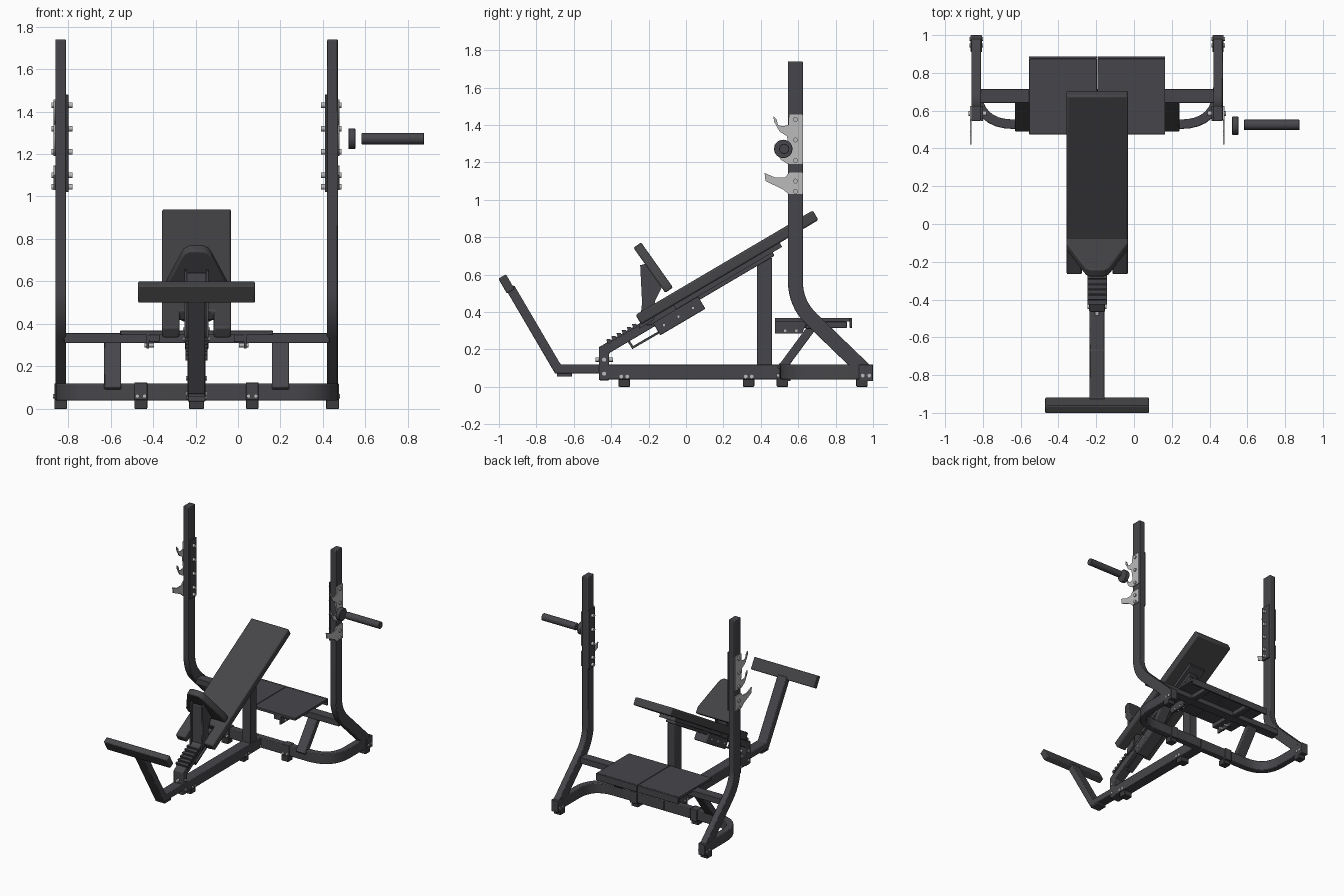
import bpy, bmesh
from math import cos, sin, radians
from mathutils import Vector

if "Cube" in bpy.data.objects:
    bpy.data.objects.remove(bpy.data.objects["Cube"])


def material(name, color):
    m = bpy.data.materials.new(name)
    m.use_nodes = True
    m.diffuse_color = (*color, 1)
    m.node_tree.nodes["Principled BSDF"].inputs["Base Color"].default_value = (*color, 1)
    return m


FRAME = material("charcoal frame", (0.062, 0.060, 0.068))
PAD = material("dark upholstery", (0.060, 0.059, 0.064))
RUBBER = material("black rubber", (0.045, 0.044, 0.048))
STEEL = material("brushed steel", (0.5, 0.5, 0.5))

CX = -0.195                      # centre line of the bench
X, Y, Z = Vector((1, 0, 0)), Vector((0, 1, 0)), Vector((0, 0, 1))
TILT = radians(30.5)
ALONG = Vector((0, cos(TILT), sin(TILT)))
OUT = X.cross(ALONG)


def finish(bm, name, mat, bevel=0):
    bmesh.ops.recalc_face_normals(bm, faces=bm.faces)
    mesh = bpy.data.meshes.new(name)
    bm.to_mesh(mesh)
    bm.free()
    mesh.materials.append(mat)
    ob = bpy.data.objects.new(name, mesh)
    bpy.context.collection.objects.link(ob)
    if bevel:
        mod = ob.modifiers.new("soft edges", "BEVEL")
        mod.width, mod.segments, mod.limit_method = bevel, 2, "ANGLE"
        mod.angle_limit = radians(40)
    bpy.context.view_layer.objects.active = ob
    ob.select_set(True)
    bpy.ops.object.shade_smooth_by_angle(angle=radians(35))
    ob.select_set(False)
    return ob


def box(name, lo, hi, mat=FRAME, bevel=0.004):
    lo, hi = Vector(lo), Vector(hi)
    bm = bmesh.new()
    bmesh.ops.create_cube(bm, size=1)
    for v in bm.verts:
        v.co = (lo + hi) / 2 + v.co * (hi - lo)
    return finish(bm, name, mat, bevel)


def tube(name, path, width, depth, normal, mat=FRAME, bevel=0.005):
    """Rectangular bar along a flat path: width in its plane, depth along the normal."""
    pts = [Vector(p) for p in path]
    bm, rings = bmesh.new(), []
    for i, p in enumerate(pts):
        a = (p - pts[max(i - 1, 0)]).normalized()
        b = (pts[min(i + 1, len(pts) - 1)] - p).normalized()
        t = (a + b).normalized()
        mitre = t.dot(b if b.length else a)
        side = normal.cross(t) * width / 2 / mitre
        n = normal * depth / 2
        rings.append([bm.verts.new(p + q) for q in (side + n, n - side, -side - n, side - n)])
    for r, s in zip(rings, rings[1:]):
        for k in range(4):
            bm.faces.new((r[k], r[k - 1], s[k - 1], s[k]))
    bm.faces.new(rings[0])
    bm.faces.new(rings[-1])
    return finish(bm, name, mat, bevel)


def bend(a, corner, b, trim, steps=8):
    """Path from a to b with its corner rounded off."""
    a, c, b = Vector(a), Vector(corner), Vector(b)
    p, q = c + (a - c).normalized() * trim, c + (b - c).normalized() * trim
    arc = [p.lerp(c, i / steps).lerp(c.lerp(q, i / steps), i / steps) for i in range(steps + 1)]
    return [a] + arc + [b]


def plate(name, outline, thick, origin, ax, ay, mat, bevel=0):
    """Flat outline in the ax/ay plane, thickened evenly to both sides."""
    n = ax.cross(ay).normalized() * thick
    bm = bmesh.new()
    f = bm.faces.new([bm.verts.new(Vector(origin) + ax * u + ay * v - n / 2) for u, v in outline])
    new = bmesh.ops.extrude_face_region(bm, geom=[f])["geom"]
    bmesh.ops.translate(bm, vec=n, verts=[g for g in new if isinstance(g, bmesh.types.BMVert)])
    return finish(bm, name, mat, bevel)


def rod(name, a, b, radius, mat=STEEL, sides=12, bevel=0):
    a, b = Vector(a), Vector(b)
    bm = bmesh.new()
    bmesh.ops.create_cone(bm, cap_ends=True, segments=sides, radius1=radius, radius2=radius,
                          depth=(b - a).length)
    turn = (b - a).to_track_quat("Z", "Y")
    for v in bm.verts:
        v.co = (a + b) / 2 + turn @ v.co
    return finish(bm, name, mat, bevel)


def foot(name, x, y, w=0.06):
    box(name, (x - w / 2, y - 0.03, 0), (x + w / 2, y + 0.03, 0.045), RUBBER)


# Racks: uprights, steel hooks, inner guards, bolts and end feet
for s, tag in ((-1, "right"), (1, "left")):
    x = CX + s * 0.64
    tube(f"{tag}_upright", bend((x, 0.585, 1.74), (x, 0.585, 0.445), (x, 0.955, 0.088), 0.12),
         0.08, 0.05, X)
    box(f"{tag}_foot_sleeve", (x - 0.03, 0.925, 0.03), (x + 0.03, 1.0, 0.12))
    foot(f"{tag}_rear_foot", x, 0.94)
    face = (x + s * 0.029, 0, 0)
    hook = [(0.548, 1.40), (0.516, 1.393), (0.492, 1.40), (0.484, 1.43), (0.468, 1.447),
            (0.470, 1.42), (0.50, 1.365), (0.54, 1.34)]
    second = [(y + 0.006, z - 0.15) for y, z in hook]
    plate(f"{tag}_upper_hooks", [(0.625, 1.19), (0.625, 1.457), (0.55, 1.457)] + hook + second
          + [(0.548, 1.19)], 0.008, face, Y, Z, STEEL)
    plate(f"{tag}_lower_hook", [(0.625, 1.03), (0.625, 1.145), (0.55, 1.145), (0.53, 1.12),
          (0.475, 1.12), (0.42, 1.143), (0.425, 1.10), (0.52, 1.055), (0.548, 1.03)],
          0.008, face, Y, Z, STEEL)
    guard = x - s * 0.03
    box(f"{tag}_inner_guard", (guard - 0.006, 0.545, 1.02), (guard + 0.006, 0.625, 1.48), bevel=0.002)
    for z in (1.43, 1.32, 1.21, 1.10, 1.045):
        rod(f"{tag}_hook_bolt", (x - s * 0.055, 0.585, z), (x + s * 0.042, 0.585, z), 0.013)
    for y in (0.945, 0.98):
        rod(f"{tag}_foot_bolt", (x - 0.036, y, 0.06), (x + 0.036, y, 0.06), 0.01)

    # Curved half of the base and the strut that carries the crossbar
    tube(f"{tag}_base_rail", bend((x, 0.96, 0.08), (x, 0.528, 0.08), (CX, 0.528, 0.08), 0.2),
         0.05, 0.08, Z)
    sx = CX + s * 0.395
    tube(f"{tag}_strut", [(sx, 0.505, 0.09), (sx, 0.675, 0.32)], 0.045, 0.08, X)
    fx = CX + s * 0.262
    foot(f"{tag}_base_foot", fx, 0.515)
    box(f"{tag}_foot_clamp", (fx - 0.03, 0.496, 0.03), (fx + 0.03, 0.56, 0.125))
    for d in (-0.017, 0.017):
        rod(f"{tag}_clamp_bolt", (fx + d, 0.485, 0.06), (fx + d, 0.50, 0.06), 0.01)

    # Spotter platform panel with rear lip and under-bracket
    xs = sorted((CX + s * 0.002, CX + s * 0.36))
    box(f"{tag}_platform", (xs[0], 0.475, 0.348), (xs[1], 0.875, 0.368), bevel=0.002)
    box(f"{tag}_platform_lip", (xs[0], 0.875, 0.315), (xs[1], 0.888, 0.368), bevel=0.002)
    bx = CX + s * 0.2
    box(f"{tag}_platform_bearer", (bx - 0.025, 0.475, 0.315), (bx + 0.025, 0.86, 0.35))
    plate(f"{tag}_platform_bracket", [(0.475, 0.35), (0.475, 0.285), (0.62, 0.285), (0.65, 0.35)],
          0.012, (bx + s * 0.03, 0, 0), Y, Z, FRAME)
    for y in (0.53, 0.59):
        rod(f"{tag}_bracket_bolt", (bx, y, 0.30), (bx + s * 0.045, y, 0.30), 0.01)

box("crossbar", (CX - 0.625, 0.64, 0.31), (CX + 0.625, 0.715, 0.358))

# Storage peg beside the left upright
rod("peg_collar", (0.52, 0.52, 1.272), (0.552, 0.52, 1.272), 0.049, FRAME, 32, 0.003)
rod("peg", (0.582, 0.525, 1.272), (0.876, 0.525, 1.272), 0.027, FRAME, 32, 0.003)

# Spine of the base, posts and inclined rail
box("spine", (CX - 0.042, -0.46, 0.04), (CX + 0.042, 0.52, 0.12))
foot("front_spine_foot", CX, -0.33, 0.07)
foot("rear_spine_foot", CX, 0.335, 0.07)
for y in (-0.33, 0.335, 0.515):
    for d in (-0.016, 0.016):
        rod("spine_bolt", (CX - 0.048, y + d, 0.055), (CX + 0.048, y + d, 0.055), 0.01)
tube("back_post", [(CX, 0.42, 0.1), (CX, 0.42, 0.69)], 0.08, 0.07, X)
tube("inclined_rail", [(CX, -0.438, 0.035), (CX, -0.438, 0.196), (CX, 0.46, 0.725)], 0.055, 0.084, X)
for z in (0.07, 0.145):
    rod("front_post_bolt", (CX - 0.05, -0.438, z), (CX + 0.05, -0.438, z), 0.011)
rod("front_post_pin", (CX, -0.485, 0.145), (CX, -0.39, 0.145), 0.011)
for i in range(6):
    p = Vector((CX, -0.40, 0.222)) + ALONG * 0.032 * i + OUT * 0.024
    plate("rail_tooth", [(-0.013, -0.01), (0.013, -0.01), (0.013, 0.008), (-0.007, 0.017)],
          0.104, p, ALONG, OUT, FRAME)

# Foot rest
tube("foot_rest_leg", [(CX, -0.44, 0.095), (CX, -0.685, 0.095), (CX, -0.94, 0.53)], 0.05, 0.08, X)
box("foot_rest_gusset", (CX - 0.04, -0.69, 0.055), (CX + 0.04, -0.61, 0.072), bevel=0.002)
tube("foot_rest_bar", [(CX - 0.275, -0.96, 0.55), (CX + 0.275, -0.96, 0.55)], 0.092, 0.047,
     Vector((0, 0.87, 0.5)), PAD, 0.006)

# Back pad with a slot at its lower end for the seat carriage
top_end = Vector((CX, -0.27, 0.385)) - OUT * 0.03
plate("back_pad", [(-0.163, 0), (-0.08, 0), (-0.08, 0.16), (0.08, 0.16), (0.08, 0), (0.163, 0),
      (0.163, 1.1), (-0.163, 1.1)], 0.06, top_end, X, ALONG, PAD, 0.01)
plate("back_pad_board", [(-0.07, 0.2), (0.07, 0.2), (0.07, 0.86), (-0.07, 0.86)], 0.03,
      top_end - OUT * 0.04, X, ALONG, FRAME)

# Sliding seat, its support and the carriage under the rail
rise = Vector((0, -0.578, 0.816))
seat = [(0.163, 0), (0.163, 0.05), (0.075, 0.25), (0.06, 0.28), (0.035, 0.295)]
plate("seat", seat + [(-u, v) for u, v in reversed(seat)], 0.05, (CX, -0.09, 0.517), X, rise, PAD, 0.008)
for s in (-1, 1):
    plate("seat_support", [(-0.245, 0.65), (-0.205, 0.66), (-0.12, 0.55), (-0.165, 0.46),
          (-0.17, 0.36), (-0.25, 0.31), (-0.235, 0.45)], 0.012, (CX + s * 0.05, 0, 0), Y, Z, FRAME)
tube("seat_column", [(CX, -0.205, 0.33), (CX, -0.205, 0.64)], 0.05, 0.09, X)
carriage = [(-0.14, -0.045), (0.14, -0.045), (0.14, 0.03), (-0.14, 0.03)]
plate("seat_carriage", carriage, 0.11, (CX, -0.04, 0.385), ALONG, OUT, FRAME, 0.006)
for s in (-1, 1):
    for d in (-0.09, 0.0, 0.09):
        p = Vector((CX + s * 0.05, -0.04, 0.375)) + ALONG * d
        rod("carriage_bolt", p, p + X * s * 0.014, 0.009)
tube("adjuster_lever", [(CX, -0.31, 0.25), (CX, -0.285, 0.21), (CX, -0.13, 0.30)], 0.012, 0.06, X, bevel=0.002)
